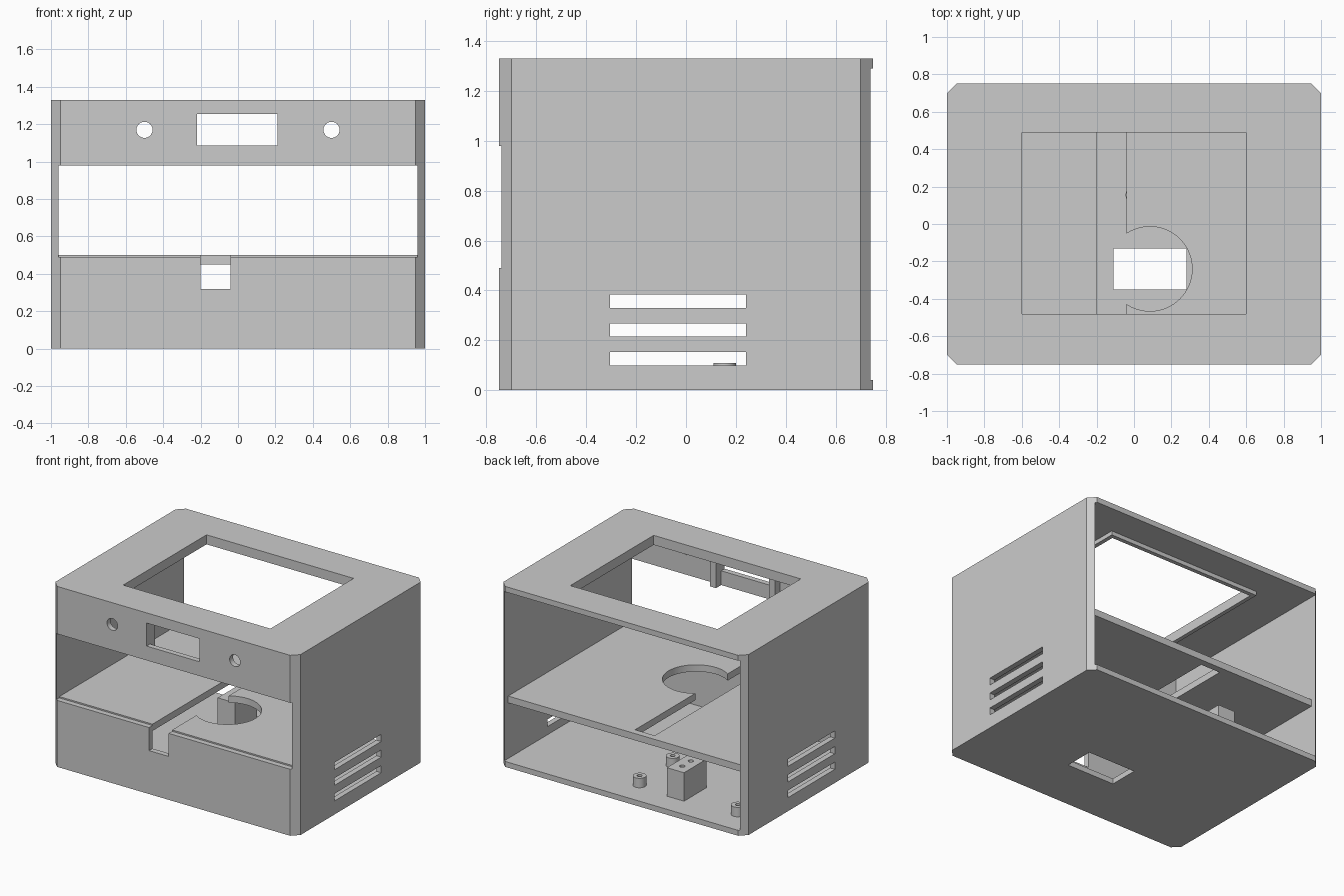
import bpy
import bmesh

cube = bpy.data.objects.get("Cube")
if cube:
    bpy.data.objects.remove(cube, do_unlink=True)

grey = bpy.data.materials.new("plain_grey")
grey.use_nodes = True
grey.diffuse_color = (0.6, 0.6, 0.6, 1)
grey.node_tree.nodes["Principled BSDF"].inputs["Base Color"].default_value = (0.6, 0.6, 0.6, 1)


def prism(name, outline, z0, z1):
    """Extrude an xy outline from z0 to z1."""
    bm = bmesh.new()
    base = bm.faces.new([bm.verts.new((x, y, z0)) for x, y in outline])
    top = bmesh.ops.extrude_face_region(bm, geom=[base])["geom"]
    moved = [v for v in top if isinstance(v, bmesh.types.BMVert)]
    bmesh.ops.translate(bm, verts=moved, vec=(0, 0, z1 - z0))
    bmesh.ops.recalc_face_normals(bm, faces=bm.faces)
    mesh = bpy.data.meshes.new(name)
    bm.to_mesh(mesh)
    bm.free()
    mesh.materials.append(grey)
    obj = bpy.data.objects.new(name, mesh)
    bpy.context.collection.objects.link(obj)
    return obj


def box(name, x0, x1, y0, y1, z0, z1):
    return prism(name, [(x0, y0), (x1, y0), (x1, y1), (x0, y1)], z0, z1)


def rod(name, centre, radius, depth, along_y=False, sides=48):
    bpy.ops.mesh.primitive_cylinder_add(
        vertices=sides, radius=radius, depth=depth, location=centre,
        rotation=(1.5708 if along_y else 0, 0, 0))
    obj = bpy.context.object
    obj.name = name
    obj.data.materials.append(grey)
    return obj


def cut(target, cutters):
    """Subtract each cutter, bake the result and discard the cutters."""
    for c in cutters:
        c.hide_render = True
        mod = target.modifiers.new("cut", "BOOLEAN")
        mod.operation = "DIFFERENCE"
        mod.solver = "EXACT"
        mod.object = c
    bpy.context.view_layer.update()
    graph = bpy.context.evaluated_depsgraph_get()
    baked = bpy.data.meshes.new_from_object(target.evaluated_get(graph))
    target.modifiers.clear()
    target.data = baked
    for c in cutters:
        bpy.data.objects.remove(c, do_unlink=True)


def smooth(obj):
    bpy.ops.object.select_all(action="DESELECT")
    obj.select_set(True)
    bpy.context.view_layer.objects.active = obj
    bpy.ops.object.shade_smooth_by_angle()


# Case with chamfered upright corners, open at the back
X, Y, C, H = 1.0, 0.75, 0.05, 1.33
case = prism("case", [(-X + C, -Y), (X - C, -Y), (X, -Y + C), (X, Y - C),
                      (X - C, Y), (-X + C, Y), (-X, Y - C), (-X, -Y + C)], 0, H)
cutters = [
    box("cavity", -0.96, 0.96, -0.71, 0.9, 0.04, 1.29),
    box("front_opening", -0.96, 0.96, -0.9, -0.6, 0.49, 0.98),
    box("cable_notch", -0.2, -0.04, -0.9, -0.6, 0.32, 0.6),
    box("top_window", -0.6, 0.6, -0.48, 0.49, 1.2, 1.5),
    box("display_hole", -0.22, 0.21, -0.9, -0.6, 1.085, 1.255),
    box("floor_hole", -0.11, 0.28, -0.35, -0.13, -0.1, 0.1),
]
for x in (-0.5, 0.5):
    cutters.append(rod("knob_hole", (x, -0.75, 1.17), 0.043, 0.3, along_y=True))
for z in (0.1, 0.215, 0.33):
    cutters.append(box("vent", -1.2, 1.2, -0.305, 0.24, z, z + 0.053))
cut(case, cutters)
smooth(case)

# Shelf with a long slot and a round opening joined to it
shelf = box("shelf", -0.96, 0.96, -0.71, 0.7, 0.45, 0.5)
cut(shelf, [box("slot", -0.2, -0.04, -0.9, 0.65, 0.3, 0.7),
            rod("round_opening", (0.085, -0.24, 0.5), 0.226, 0.4, sides=64)])
smooth(shelf)

# Rim hanging below the top window
rim = box("window_rim", -0.63, 0.63, -0.51, 0.52, 1.26, 1.29)
cut(rim, [box("rim_hole", -0.6, 0.6, -0.48, 0.49, 1.2, 1.4)])

# Display posts behind the front panel
for side, x in (("right", -0.27), ("left", 0.21)):
    box("display_post_" + side, x, x + 0.05, -0.71, -0.65, 0.98, 1.29)

# Board standoffs with screw holes
for x in (-0.8, 0.0):
    for y in (0.155, 0.54):
        standoff = rod("standoff", (x, y, 0.075), 0.045, 0.07, sides=32)
        cut(standoff, [rod("screw_hole", (x, y, 0.1), 0.017, 0.1, sides=24)])
        smooth(standoff)

# Mounting block with two screw holes
block = box("mounting_block", -0.39, -0.25, 0.32, 0.58, 0.04, 0.25)
cut(block, [rod("block_hole", (-0.32, y, 0.25), 0.018, 0.2, sides=24)
            for y in (0.4, 0.5)])
smooth(block)
